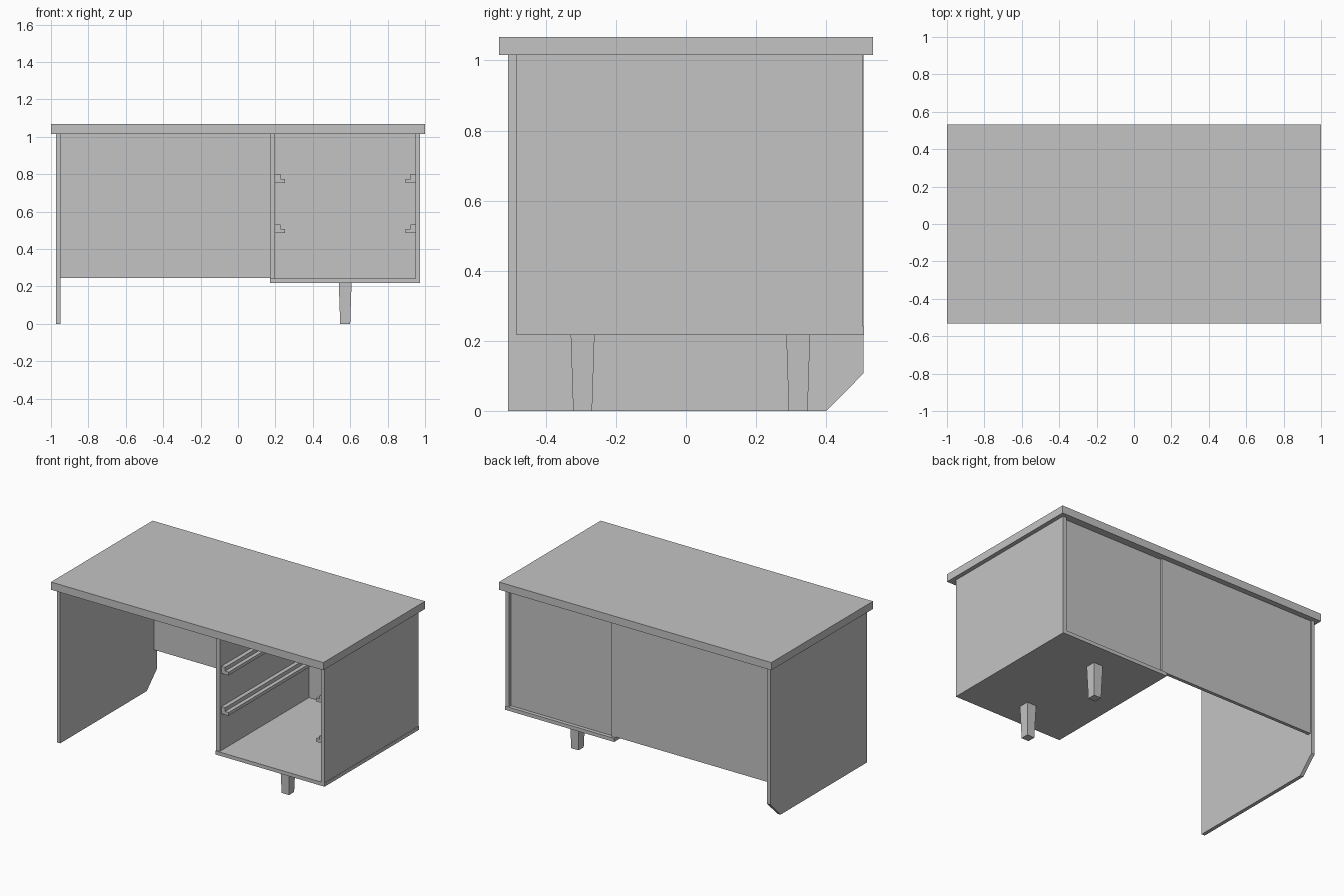
import bpy
import bmesh

cube = bpy.data.objects.get("Cube")
if cube:
    bpy.data.objects.remove(cube, do_unlink=True)

grey = bpy.data.materials.new("plain_grey")
grey.use_nodes = True
COLOUR = (0.55, 0.55, 0.55, 1)
grey.diffuse_color = COLOUR
grey.node_tree.nodes["Principled BSDF"].inputs["Base Color"].default_value = COLOUR


def finish(name, bm):
    bmesh.ops.recalc_face_normals(bm, faces=bm.faces[:])
    mesh = bpy.data.meshes.new(name)
    bm.to_mesh(mesh)
    bm.free()
    mesh.materials.append(grey)
    obj = bpy.data.objects.new(name, mesh)
    bpy.context.collection.objects.link(obj)
    return obj


def extrude(name, points, direction):
    """Closed solid made by pushing a flat outline along a direction."""
    bm = bmesh.new()
    face = bm.faces.new([bm.verts.new(p) for p in points])
    result = bmesh.ops.extrude_face_region(bm, geom=[face])
    moved = [g for g in result["geom"] if isinstance(g, bmesh.types.BMVert)]
    bmesh.ops.translate(bm, verts=moved, vec=direction)
    return finish(name, bm)


def board(name, x, y, z):
    """Box from (low, high) ranges on each axis."""
    outline = [(x[0], y[0], z[0]), (x[1], y[0], z[0]),
               (x[1], y[1], z[0]), (x[0], y[1], z[0])]
    return extrude(name, outline, (0, 0, z[1] - z[0]))


UNDER = 1.016   # underside of the desktop
FLOOR = 0.241   # inside floor of the drawer cabinet
BASE = 0.217    # underside of the cabinet

# Desktop
board("desktop", (-1, 1), (-0.533, 0.533), (UNDER, 1.067))

# Full height end panel with its lower back corner cut off
profile = [(-0.508, 0), (0.4, 0), (0.506, 0.107), (0.506, UNDER), (-0.508, UNDER)]
extrude("end_panel", [(-0.974, y, z) for y, z in profile], (0.024, 0, 0))

# Panel closing the back of the knee space
board("modesty_panel", (-0.95, 0.172), (0.474, 0.496), (0.246, UNDER))

# Drawer cabinet
board("cabinet_floor", (0.172, 0.974), (-0.483, 0.508), (BASE, FLOOR))
board("cabinet_inner_side", (0.172, 0.199), (-0.474, 0.496), (FLOOR, UNDER))
board("cabinet_outer_side", (0.948, 0.972), (-0.483, 0.505), (FLOOR, UNDER))
board("cabinet_back", (0.199, 0.948), (0.46, 0.483), (FLOOR, UNDER))

# Stepped drawer runners, mirrored in pairs
step = [(0, 0), (0.053, 0), (0.053, 0.022), (0.027, 0.022), (0.027, 0.047), (0, 0.047)]
for level, z0 in (("upper", 0.753), ("lower", 0.485)):
    for side, wall, sign in (("inner", 0.199, 1), ("outer", 0.948, -1)):
        extrude(f"{level}_{side}_runner",
                [(wall + sign * u, -0.458, z0 + v) for u, v in step],
                (0, 0.918, 0))

# Square tapered legs
for name, y in (("front_leg", -0.295), ("back_leg", 0.32)):
    leg = board(name, (0.539, 0.607), (y - 0.034, y + 0.034), (0, BASE))
    for v in leg.data.vertices:
        if v.co.z < BASE / 2:
            v.co.x = 0.573 + (v.co.x - 0.573) * 0.79
            v.co.y = y + (v.co.y - y) * 0.79
